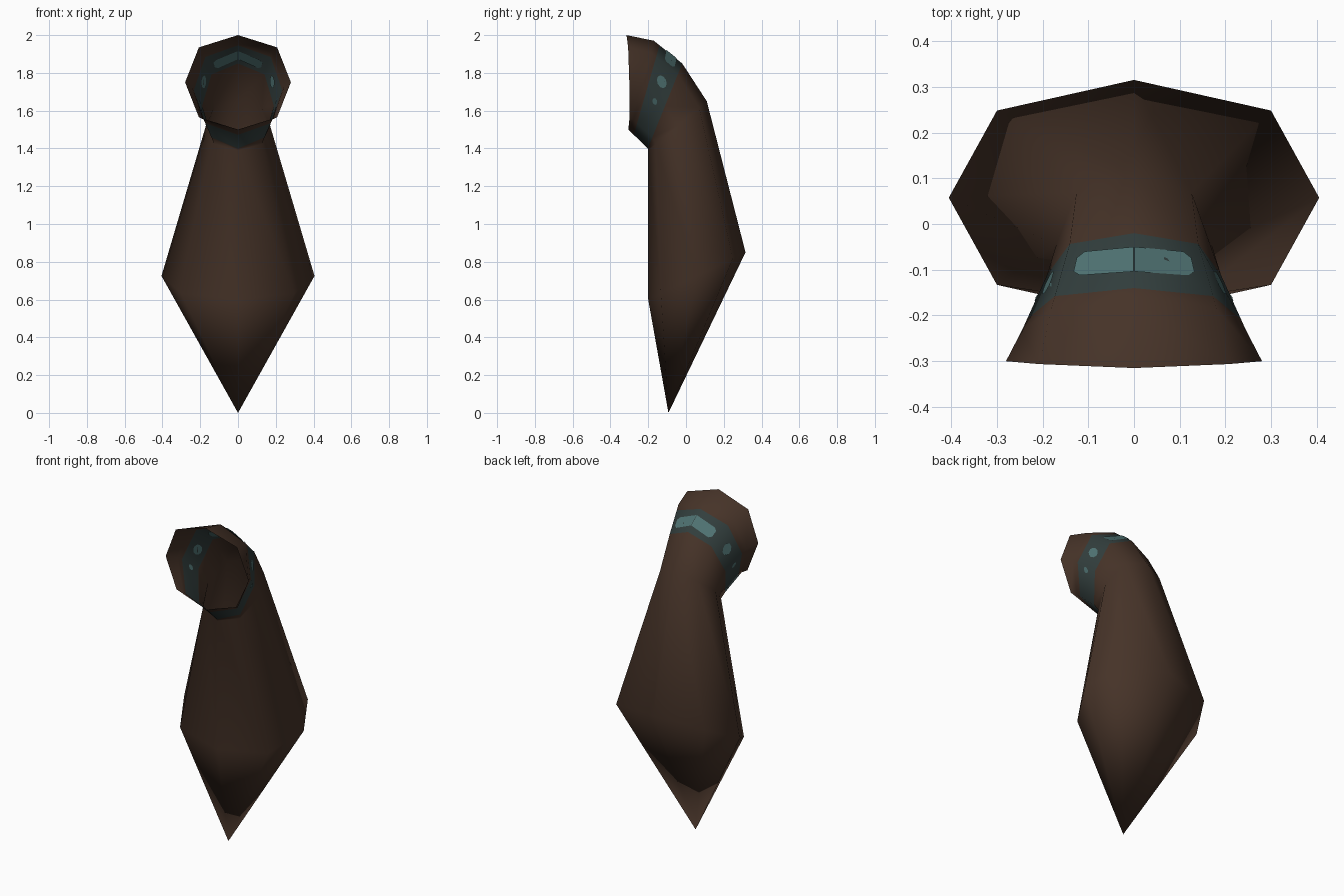
import bpy, bmesh, math
from mathutils import Vector

if "Cube" in bpy.data.objects:
    bpy.data.objects.remove(bpy.data.objects["Cube"])


def material(name, rgb):
    m = bpy.data.materials.new(name)
    lin = [((c / 255 + 0.055) / 1.055) ** 2.4 for c in rgb]
    m.diffuse_color = (*lin, 1)
    m.use_nodes = True
    m.node_tree.nodes["Principled BSDF"].inputs["Base Color"].default_value = m.diffuse_color
    return m


BROWN = material("dark brown", (70, 51, 40))
TEAL = material("dark teal", (50, 62, 61))
PALE = material("pale teal", (79, 114, 114))

# Eight-sided cross-section: 0 is the back or top, 4 is the front or bottom
D = 0.74
COS = [1, D, 0, -D, -1, -D, 0, D]
SIN = [0, D, 1, D, 0, -D, -1, -D]


def ring(back, front, rx, side_shift=0.0):
    """Tilted octagon through a back and a front (y, z) point."""
    b, f = Vector((0, *back)), Vector((0, *front))
    mid, half = (b + f) / 2, (b - f) / 2
    return [mid + half * c + Vector((rx * s, side_shift * abs(s), 0))
            for c, s in zip(COS, SIN)]


belly = ring((0.315, 0.85), (-0.20, 0.60), 0.405)
neck = ring((0.11, 1.65), (-0.20, 1.39), 0.17)
bend = ring((-0.02, 1.85), (-0.202, 1.40), 0.19)
flare = ring((-0.17, 1.97), (-0.295, 1.49), 0.245)
mouth = ring((-0.315, 2.0), (-0.305, 1.50), 0.28, 0.01)
band_end = [a.lerp(b, 0.8) for a, b in zip(bend, flare)]
rings = [belly, neck, bend, band_end, flare, mouth]


def make_object(name, bm, mats, smooth):
    me = bpy.data.meshes.new(name)
    bm.to_mesh(me)
    bm.free()
    for m in mats:
        me.materials.append(m)
    for p in me.polygons:
        p.use_smooth = smooth
    ob = bpy.data.objects.new(name, me)
    bpy.context.collection.objects.link(ob)
    return ob


# Open horn-shaped shell, with the band as its own row of faces
bm = bmesh.new()
tip = bm.verts.new((0, -0.093, 0))
rows = [[bm.verts.new(p) for p in r] for r in rings]
for k in range(8):
    n = (k + 1) % 8
    bm.faces.new((tip, rows[0][k], rows[0][n]))
    for j in range(len(rows) - 1):
        f = bm.faces.new((rows[j][k], rows[j + 1][k], rows[j + 1][n], rows[j][n]))
        f.material_index = 1 if j == 2 else 0
bmesh.ops.recalc_face_normals(bm, faces=bm.faces)
make_object("pod_shell", bm, [BROWN, TEAL], True)


# Pale spots: thin patches on the band, outside and inside, on both halves
def on_band(k, u, v):
    a = bend[k].lerp(bend[k + 1], u)
    b = band_end[k].lerp(band_end[k + 1], u)
    return a.lerp(b, v)


def add_patch(bm, k, uv):
    e1 = on_band(k, 1, 0.5) - on_band(k, 0, 0.5)
    e2 = on_band(k, 0.5, 1) - on_band(k, 0.5, 0)
    n = e2.cross(e1).normalized()
    if n.dot(on_band(k, 0.5, 0.5) - Vector((0, -0.13, 1.65))) < 0:
        n = -n
    for off in (0.004, -0.004):
        for sx in (1, -1):
            pts = [on_band(k, u, v) + n * off for u, v in uv]
            vs = [bm.verts.new((p.x * sx, p.y, p.z)) for p in pts]
            f = bm.faces.new(vs)
            f.normal_update()
            want = Vector((n.x * sx, n.y, n.z)) * off
            if f.normal.dot(want) < 0:
                f.normal_flip()


def spot(u, v, ru, rv, sides=10):
    return [(u + ru * math.cos(2 * math.pi * i / sides),
             v + rv * math.sin(2 * math.pi * i / sides)) for i in range(sides)]


bm = bmesh.new()
add_patch(bm, 0, [(0, 0.27), (0.72, 0.22), (0.82, 0.32),
                  (0.82, 0.58), (0.72, 0.67), (0, 0.72)])
add_patch(bm, 1, spot(0.5, 0.5, 0.16, 0.23))
add_patch(bm, 2, spot(0.10, 0.5, 0.085, 0.12))
make_object("band_spots", bm, [PALE], False)
